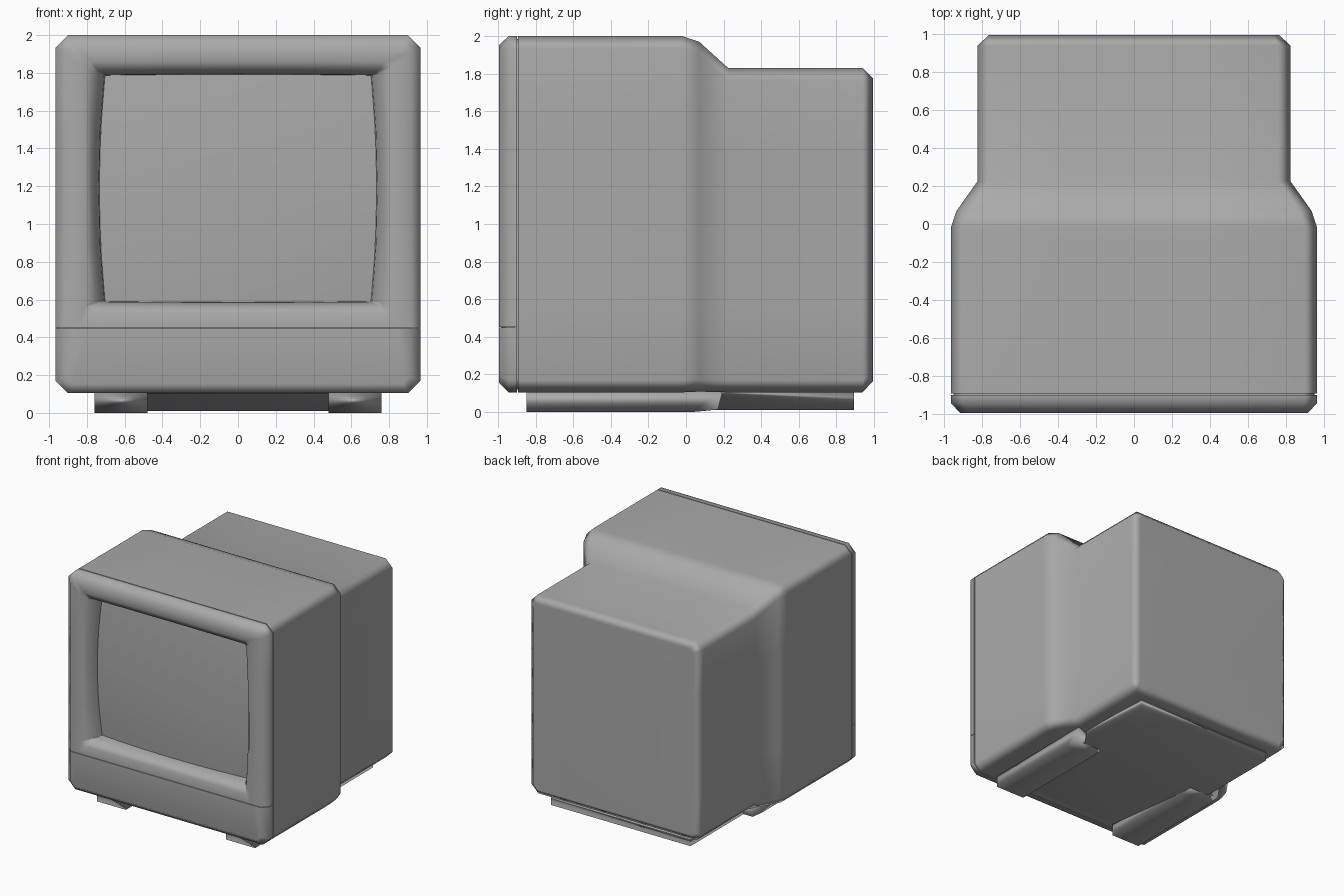
import bpy, bmesh, math
from mathutils import Vector

if "Cube" in bpy.data.objects:
    bpy.data.objects.remove(bpy.data.objects["Cube"], do_unlink=True)

grey = bpy.data.materials.new("plain_grey")
grey.use_nodes = True
colour = (0.4, 0.4, 0.4, 1)
grey.diffuse_color = colour
grey.node_tree.nodes["Principled BSDF"].inputs["Base Color"].default_value = colour


def finish(bm, name, angle=50):
    bmesh.ops.recalc_face_normals(bm, faces=bm.faces)
    mesh = bpy.data.meshes.new(name)
    bm.to_mesh(mesh)
    bm.free()
    ob = bpy.data.objects.new(name, mesh)
    bpy.context.collection.objects.link(ob)
    mesh.materials.append(grey)
    bpy.ops.object.select_all(action="DESELECT")
    ob.select_set(True)
    bpy.context.view_layer.objects.active = ob
    bpy.ops.object.shade_smooth_by_angle(angle=math.radians(angle))
    # Large faces stay flat and the chamfers blend between them
    weighted = ob.modifiers.new("face_weighting", "WEIGHTED_NORMAL")
    weighted.keep_sharp = True
    return ob


def ring(y, hx, z0, z1, chamfer, bow=0.0):
    """Chamfered rectangle facing y, five points a side, upright sides optionally bowed."""
    mid, hz = (z0 + z1) / 2, (z1 - z0) / 2
    points = []
    for side in range(4):
        across, out = (hx, hz) if side % 2 == 0 else (hz, hx)
        swell = bow if side % 2 else bow / 8
        for i in range(5):
            t = i / 2 - 1
            a, b = t * (across - chamfer), out + swell * (1 - t * t)
            x, z = [(a, -b), (b, a), (-a, b), (-b, -a)][side]
            points.append((x, y, mid + z))
    return points


def loft(rings):
    """Closed skin through successive rings."""
    bm = bmesh.new()
    loops = [[bm.verts.new(p) for p in r] for r in rings]
    n = len(loops[0])
    for a, b in zip(loops, loops[1:]):
        for i in range(n):
            j = (i + 1) % n
            bm.faces.new((a[i], a[j], b[j], b[i]))
    bm.faces.new(loops[0])
    bm.faces.new(loops[-1])
    return bm


def prism(name, x0, x1, profile, angle=30):
    """Side profile of (y, z) points extruded across x."""
    return finish(loft([[(x, y, z) for y, z in profile] for x in (x0, x1)]), name, angle)


# Rear casing: hollow front with a lip, stepping in to a narrower back
finish(loft([
    ring(-0.75, 0.9, 0.2, 1.92, 0.05),
    ring(-0.902, 0.9, 0.2, 1.92, 0.05),
    ring(-0.902, 0.95, 0.12, 1.985, 0.06),
    ring(-0.893, 0.95, 0.12, 1.985, 0.06),
    ring(-0.893, 0.965, 0.104, 2.0, 0.065),
    ring(-0.02, 0.965, 0.104, 2.0, 0.065),
    ring(0.07, 0.935, 0.108, 1.97, 0.065),
    ring(0.225, 0.825, 0.104, 1.83, 0.065),
    ring(0.94, 0.825, 0.104, 1.83, 0.065),
    ring(0.996, 0.765, 0.165, 1.775, 0.03),
]), "rear_casing")

# Front bezel, split into screen surround and lower panel by a fine seam
for name, height, keep in (("screen_surround", 0.452, 1), ("lower_panel", 0.448, -1)):
    bm = loft([
        ring(-0.8, 0.88, 0.3, 1.9, 0.05),
        ring(-0.9, 0.88, 0.3, 1.9, 0.05),
        ring(-0.9, 0.965, 0.104, 2.0, 0.065),
        ring(-0.945, 0.965, 0.104, 2.0, 0.065),
        ring(-0.996, 0.915, 0.155, 1.95, 0.04),
        ring(-0.996, 0.81, 0.53, 1.86, 0.03),
        ring(-0.965, 0.755, 0.57, 1.81, 0.015, 0.02),
        ring(-0.9, 0.71, 0.588, 1.79, 0.005, 0.028),
        ring(-0.82, 0.70, 0.592, 1.785, 0.005, 0.028),
    ])
    bmesh.ops.bisect_plane(bm, geom=bm.verts[:] + bm.edges[:] + bm.faces[:],
                           plane_co=(0, 0, height), plane_no=(0, 0, keep),
                           clear_inner=True)
    rim = [e for e in bm.edges if e.is_boundary]
    bmesh.ops.holes_fill(bm, edges=rim, sides=0)
    finish(bm, name)

# Hidden filler behind the seam
prism("seam_backing", -0.92, 0.92,
      [(-0.985, 0.4), (-0.91, 0.4), (-0.91, 0.5), (-0.985, 0.5)])

# Bulging picture tube face
bm = bmesh.new()
bmesh.ops.create_grid(bm, x_segments=16, y_segments=16, size=1)
for v in bm.verts:
    u, w = v.co.x, v.co.y
    v.co = (u * (0.705 + 0.028 * (1 - w * w)),
            -0.905 + 0.025 * (u * u + w * w),
            1.188 + w * 0.603)
screen = finish(bm, "screen")
if screen.data.polygons[0].normal.y > 0:
    screen.data.flip_normals()

# Front feet with tapered heels, and the rear support sloping up between them
foot_side = [(-0.85, 0.0), (0.04, 0.0), (0.17, 0.012), (0.2, 0.13), (-0.85, 0.13)]
for side, name in ((1, "left_foot"), (-1, "right_foot")):
    prism(name, side * 0.48, side * 0.76, foot_side, 95)
prism("rear_support", -0.67, 0.67,
      [(-0.83, 0.13), (-0.83, 0.1), (0.04, 0.01), (0.895, 0.01), (0.895, 0.13)], 95)
